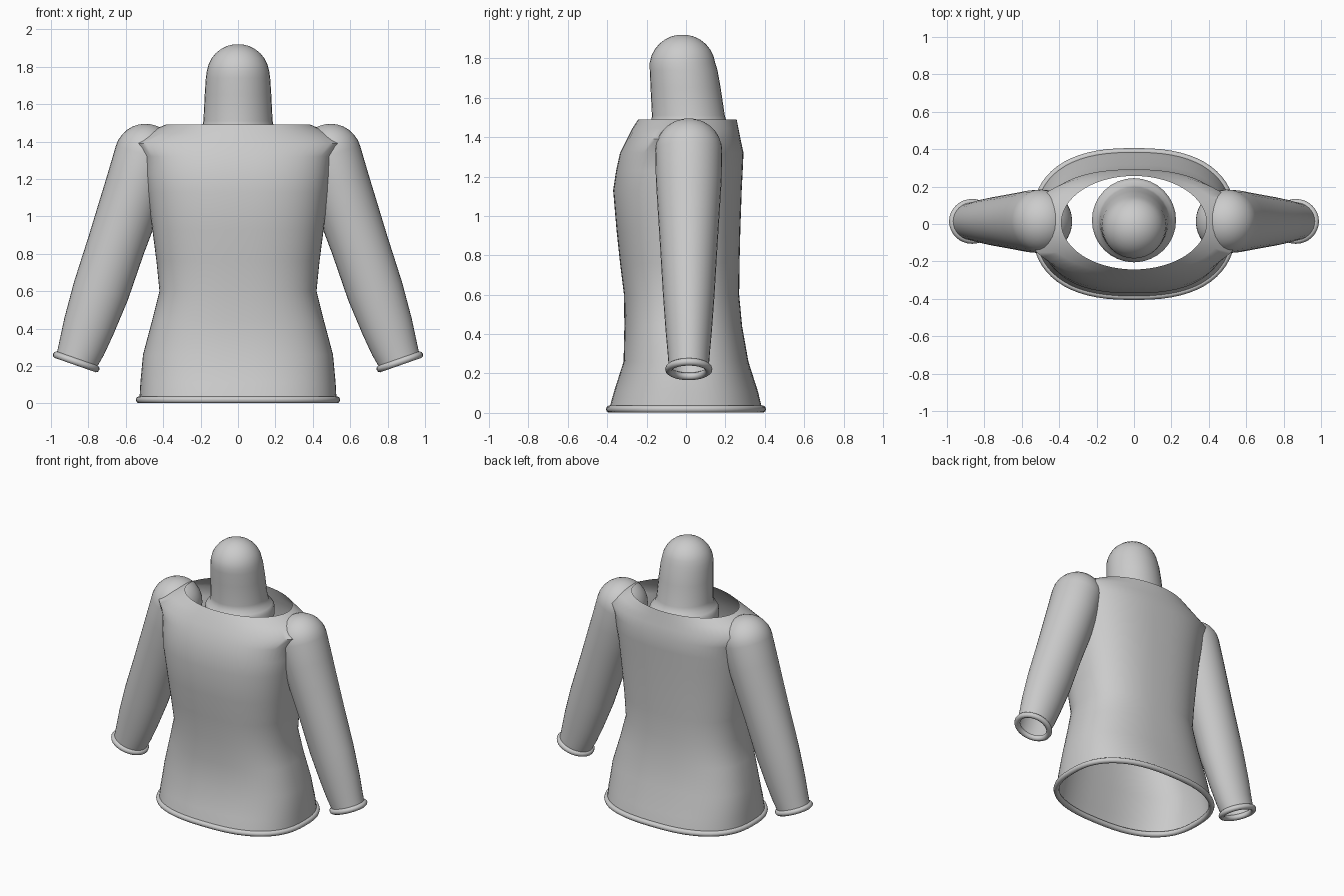
import bpy, bmesh, math
from mathutils import Vector

if "Cube" in bpy.data.objects:
    bpy.data.objects.remove(bpy.data.objects["Cube"])

fabric = bpy.data.materials.new("plain_grey")
fabric.diffuse_color = (0.6, 0.6, 0.6, 1)
fabric.use_nodes = True
fabric.node_tree.nodes["Principled BSDF"].inputs["Base Color"].default_value = fabric.diffuse_color


def finish(name, bm, angle=50):
    bmesh.ops.recalc_face_normals(bm, faces=bm.faces)
    mesh = bpy.data.meshes.new(name)
    bm.to_mesh(mesh)
    bm.free()
    mesh.materials.append(fabric)
    ob = bpy.data.objects.new(name, mesh)
    bpy.context.collection.objects.link(ob)
    bpy.ops.object.select_all(action='DESELECT')
    ob.select_set(True)
    bpy.context.view_layer.objects.active = ob
    bpy.ops.object.shade_smooth_by_angle(angle=math.radians(angle))
    return ob


def loft(name, rings, closed=False, cap_end=False, angle=50):
    """Skin a list of equal point loops."""
    bm = bmesh.new()
    loops = [[bm.verts.new(p) for p in ring] for ring in rings]
    pairs = list(zip(loops, loops[1:]))
    if closed:
        pairs.append((loops[-1], loops[0]))
    for a, b in pairs:
        n = len(a)
        for i in range(n):
            j = (i + 1) % n
            bm.faces.new((a[i], a[j], b[j], b[i]))
    if cap_end:
        bm.faces.new(loops[-1])
    return finish(name, bm, angle)


def oval(hx, front, back, z, n=2.0, count=64):
    """Superellipse loop in a level plane."""
    cy, hy = (front + back) / 2, (back - front) / 2
    pts = []
    for i in range(count):
        t = 2 * math.pi * i / count
        c, s = math.cos(t), math.sin(t)
        pts.append(Vector((hx * math.copysign(abs(c) ** (2 / n), c),
                           cy + hy * math.copysign(abs(s) ** (2 / n), s), z)))
    return pts


def piping(name, path, normal, radius, sides=10):
    """Rounded trim that follows a flat closed loop."""
    rings = []
    for i, p in enumerate(path):
        tangent = (path[(i + 1) % len(path)] - path[i - 1]).normalized()
        out = tangent.cross(normal).normalized()
        rings.append([p + radius * (math.cos(a) * out + math.sin(a) * normal)
                      for a in (2 * math.pi * k / sides for k in range(sides))])
    return loft(name, rings, closed=True)


# Torso shell, open at hem and collar: half width, front, back, height, squareness
torso = [(.527, -.39, .387, .02, 2.5), (.522, -.365, .365, .11, 2.5),
         (.508, -.317, .317, .26, 2.5), (.46, -.313, .285, .44, 2.5),
         (.42, -.315, .27, .6, 2.5), (.436, -.335, .272, .76, 2.5),
         (.458, -.353, .276, .93, 2.5), (.485, -.37, .283, .1 + 1.03, 2.5),
         (.50, -.355, .288, 1.23, 2.5), (.515, -.335, .292, 1.32, 2.4),
         (.585, -.30, .277, 1.39, 2.1), (.49, -.272, .266, 1.445, 2.0),
         (.388, -.243, .257, 1.49, 2.0)]
loft("torso", [oval(*r) for r in torso], angle=60)
piping("hem_trim", oval(.527, -.387, .387, .019, 2.5), Vector((0, 0, 1)), .019)

# Neck stand with rounded top, leaning forward, and a flared foot
neck = [(.225, .02, 1.37), (.225, .02, 1.435), (.212, .018, 1.455),
        (.192, .016, 1.475), (.185, .012, 1.51), (.178, -.002, 1.65),
        (.172, -.012, 1.74)]
cy, cz, r0 = -.018, 1.755, .168
for k in range(7):
    a = math.radians(8 + 12.5 * k)
    neck.append((r0 * math.cos(a), cy, cz + .166 * math.sin(a)))
loft("neck_stand", [oval(r, y - r, y + r, z, 2, 32) for r, y, z in neck], cap_end=True)

# Sleeves: axis x, axis z, in-plane radius, depth radius
sleeve = [(.865, .222, .112, .101), (.835, .30, .125, .107),
          (.798, .41, .138, .117), (.733, .60, .152, .131),
          (.65, .85, .155, .146), (.592, 1.02, .161, .157),
          (.54, 1.18, .164, .167), (.495, 1.33, .165, .170)]
SLEEVE_Y, SIDES = .014, 32


def sleeve_ring(x, z, rn, ry, direction, side):
    nx, nz = -direction.z, direction.x
    return [Vector((side * (x + rn * nx * math.cos(t)), SLEEVE_Y + ry * math.sin(t),
                    z + rn * nz * math.cos(t)))
            for t in (2 * math.pi * i / SIDES for i in range(SIDES))]


for side, label in ((-1, "left"), (1, "right")):
    rings = []
    for i, (x, z, rn, ry) in enumerate(sleeve):
        a, b = sleeve[max(i - 1, 0)], sleeve[min(i + 1, len(sleeve) - 1)]
        d = Vector((b[0] - a[0], 0, b[1] - a[1])).normalized()
        if i == 0:
            d = Vector((-.33, 0, .944)).normalized()
        rings.append(sleeve_ring(x, z, rn, ry, d, side))
    # domed shoulder end
    x, z, rn, ry = sleeve[-1]
    for k in range(1, 8):
        a = math.radians(12 * k)
        c, h = math.cos(a), .165 * math.sin(a)
        rings.append(sleeve_ring(x + d.x * h, z + d.z * h, rn * c, ry * c, d, side))
    loft(label + "_sleeve", rings, cap_end=True)
    normal = Vector((side * -.33, 0, .944)).normalized()
    piping(label + "_cuff_trim", rings[0], normal, .019)
